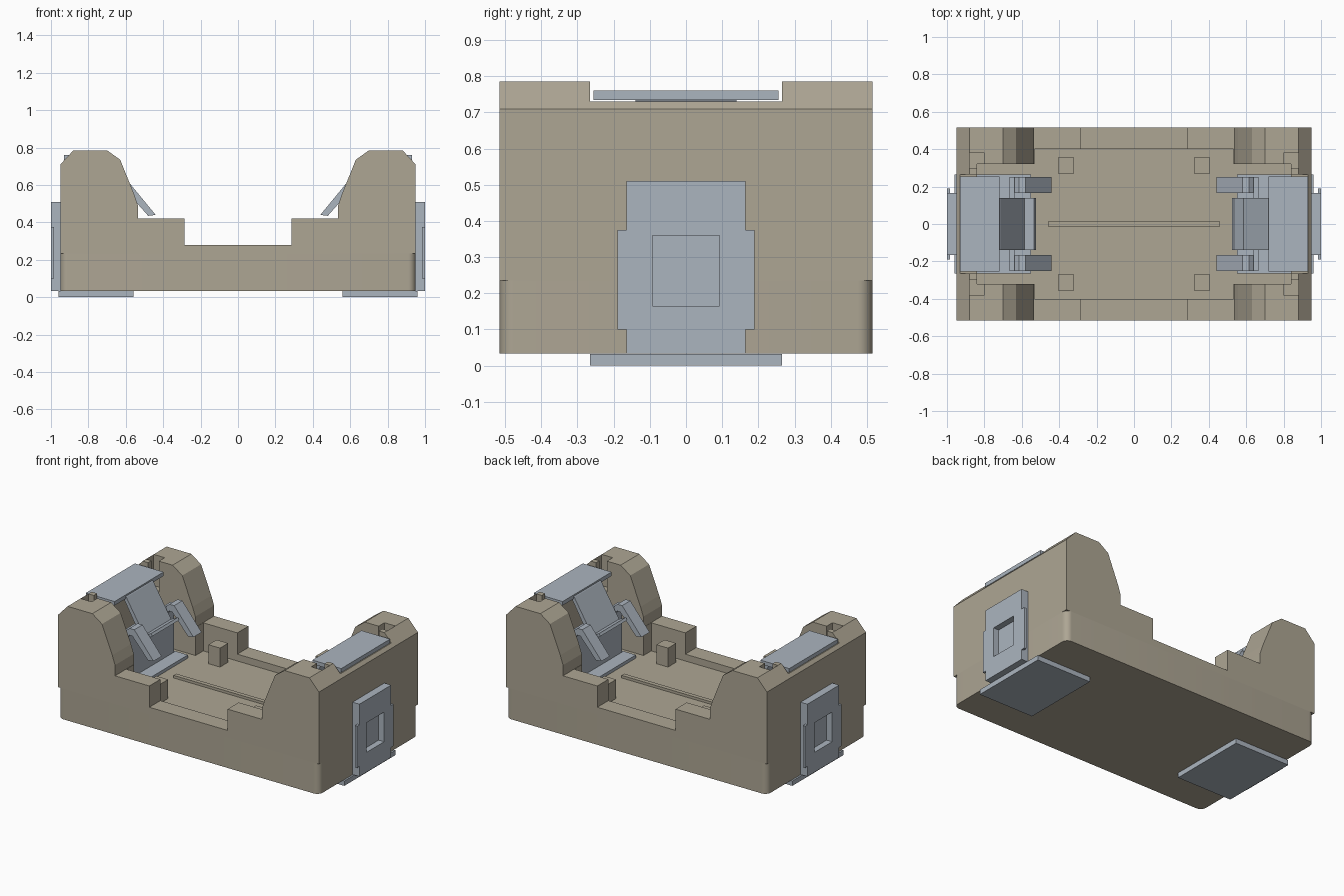
import bpy, bmesh, math
from mathutils import Vector

old = bpy.data.objects.get("Cube")
if old:
    bpy.data.objects.remove(old, do_unlink=True)


def material(name, rgb):
    m = bpy.data.materials.new(name)
    m.use_nodes = True
    m.diffuse_color = (*rgb, 1)
    m.node_tree.nodes["Principled BSDF"].inputs["Base Color"].default_value = (*rgb, 1)
    return m


TAN = material("tan plastic", (0.42, 0.38, 0.295))
METAL = material("blue grey metal", (0.41, 0.46, 0.52))


def prism(name, pts, axis, a, b, mat):
    """Extrude a 2D outline from a to b along axis (0=x, 1=y, 2=z)."""
    def place(p, d):
        c = list(p)
        c.insert(axis, d)
        return c
    bm = bmesh.new()
    face = bm.faces.new([bm.verts.new(place(p, a)) for p in pts])
    ext = bmesh.ops.extrude_face_region(bm, geom=[face])
    move = Vector(place((0, 0), b - a))
    bmesh.ops.translate(bm, vec=move, verts=[v for v in ext["geom"] if isinstance(v, bmesh.types.BMVert)])
    bmesh.ops.recalc_face_normals(bm, faces=bm.faces)
    me = bpy.data.meshes.new(name)
    bm.to_mesh(me)
    bm.free()
    me.materials.append(mat)
    ob = bpy.data.objects.new(name, me)
    bpy.context.collection.objects.link(ob)
    return ob


def box(name, x, y, z, mat):
    return prism(name, [(x[0], y[0]), (x[1], y[0]), (x[1], y[1]), (x[0], y[1])], 2, z[0], z[1], mat)


def span(s, a, b):
    return sorted((s * a, s * b))


def cut(ob, cutter):
    mod = ob.modifiers.new("cut", "BOOLEAN")
    mod.operation = "DIFFERENCE"
    mod.solver = "EXACT"
    mod.object = cutter
    cutter.hide_render = True
    bpy.context.view_layer.objects.active = ob
    bpy.ops.object.modifier_apply(modifier=mod.name)
    bpy.data.objects.remove(cutter, do_unlink=True)


FLOOR = 0.235
SIDES = (("left", 1), ("right", -1))

# Base slab with rounded corners
r, hx, hy = 0.04, 0.95, 0.515
outline = []
for k, (sx, sy) in enumerate(((1, 1), (-1, 1), (-1, -1), (1, -1))):
    for i in range(9):
        t = math.radians(90 * k + 90 * i / 8)
        outline.append((sx * (hx - r) + r * math.cos(t), sy * (hy - r) + r * math.sin(t)))
base = prism("base", outline, 2, 0.033, FLOOR, TAN)
bpy.ops.object.select_all(action="DESELECT")
base.select_set(True)
bpy.context.view_layer.objects.active = base
bpy.ops.object.shade_smooth_by_angle(angle=math.radians(30))

# Upper walls: end towers and low sides, hollowed out
half = [(0.285, 0.28), (0.285, 0.42), (0.535, 0.42), (0.535, 0.49), (0.555, 0.55),
        (0.63, 0.735), (0.70, 0.785), (0.88, 0.785), (0.95, 0.71), (0.95, FLOOR)]
walls = prism("walls", half + [(-x, z) for x, z in reversed(half)], 1, -hy, hy, TAN)
cut(walls, box("cutter", (-0.533, 0.533), (-0.40, 0.40), (0.1, 1), TAN))
cut(walls, box("cutter", (-0.84, 0.84), (-0.32, 0.32), (0.1, 1), TAN))
cut(walls, box("cutter", (-1.1, 1.1), (-0.265, 0.265), (0.73, 1), TAN))
for _, s in SIDES:
    for t in (-1, 1):
        cut(walls, box("cutter", span(s, 0.80, 0.88), span(t, 0.30, 0.38), (0.58, 1), TAN))

# Floor rib and posts
box("floor_rib", (-0.46, 0.46), (-0.014, 0.014), (FLOOR - 0.01, 0.252), TAN)
for name, s in SIDES:
    for end, t in (("front", -1), ("back", 1)):
        box(f"{end}_{name}_post", span(s, 0.32, 0.405), span(t, 0.27, 0.355), (FLOOR - 0.01, 0.36), TAN)

# Metal contacts at each end
for name, s in SIDES:
    def mx(pts):
        return [(s * x, z) for x, z in pts]

    # Top, floor and underside plates
    box(f"{name}_top_plate", span(s, 0.72, 0.93), (-0.255, 0.255), (0.734, 0.76), METAL)
    box(f"{name}_floor_plate", span(s, 0.55, 0.845), (-0.265, 0.265), (FLOOR - 0.01, 0.256), METAL)
    box(f"{name}_underside_plate", span(s, 0.56, 0.96), (-0.265, 0.265), (0, 0.032), METAL)
    # Upright plate behind the arms
    box(f"{name}_upright_plate", span(s, 0.64, 0.665), (-0.25, 0.25), (0.25, 0.58), METAL)
    # Sloping spring with a turned-up lip
    spring = [(0.73, 0.76), (0.715, 0.745), (0.585, 0.53), (0.535, 0.555), (0.525, 0.54),
              (0.59, 0.495), (0.61, 0.515), (0.735, 0.734)]
    prism(f"{name}_spring", mx(spring), 1, -0.14, 0.14, METAL)
    # Bent arms
    arm = [(0.44, 0.44), (0.48, 0.435), (0.595, 0.565), (0.615, 0.565), (0.64, 0.54),
           (0.64, 0.59), (0.615, 0.61), (0.58, 0.61)]
    for end, t in (("front", -1), ("back", 1)):
        a, b = span(t, 0.165, 0.25)
        prism(f"{name}_{end}_arm", mx(arm), 1, a, b, METAL)
    # Outer terminal with side tabs and a recessed window
    core = box(f"{name}_terminal", span(s, 0.945, 0.985), (-0.165, 0.165), (0.034, 0.51), METAL)
    face = [(0.165, 0.034), (0.165, 0.10), (0.19, 0.10), (0.19, 0.375), (0.165, 0.375), (0.165, 0.51)]
    a, b = span(s, 0.985, 1.0)
    front = prism(f"{name}_terminal_face", face + [(-y, z) for y, z in reversed(face)], 0, a, b, METAL)
    for part in (core, front):
        cut(part, box("cutter", span(s, 0.96, 1.1), (-0.092, 0.092), (0.165, 0.36), METAL))
